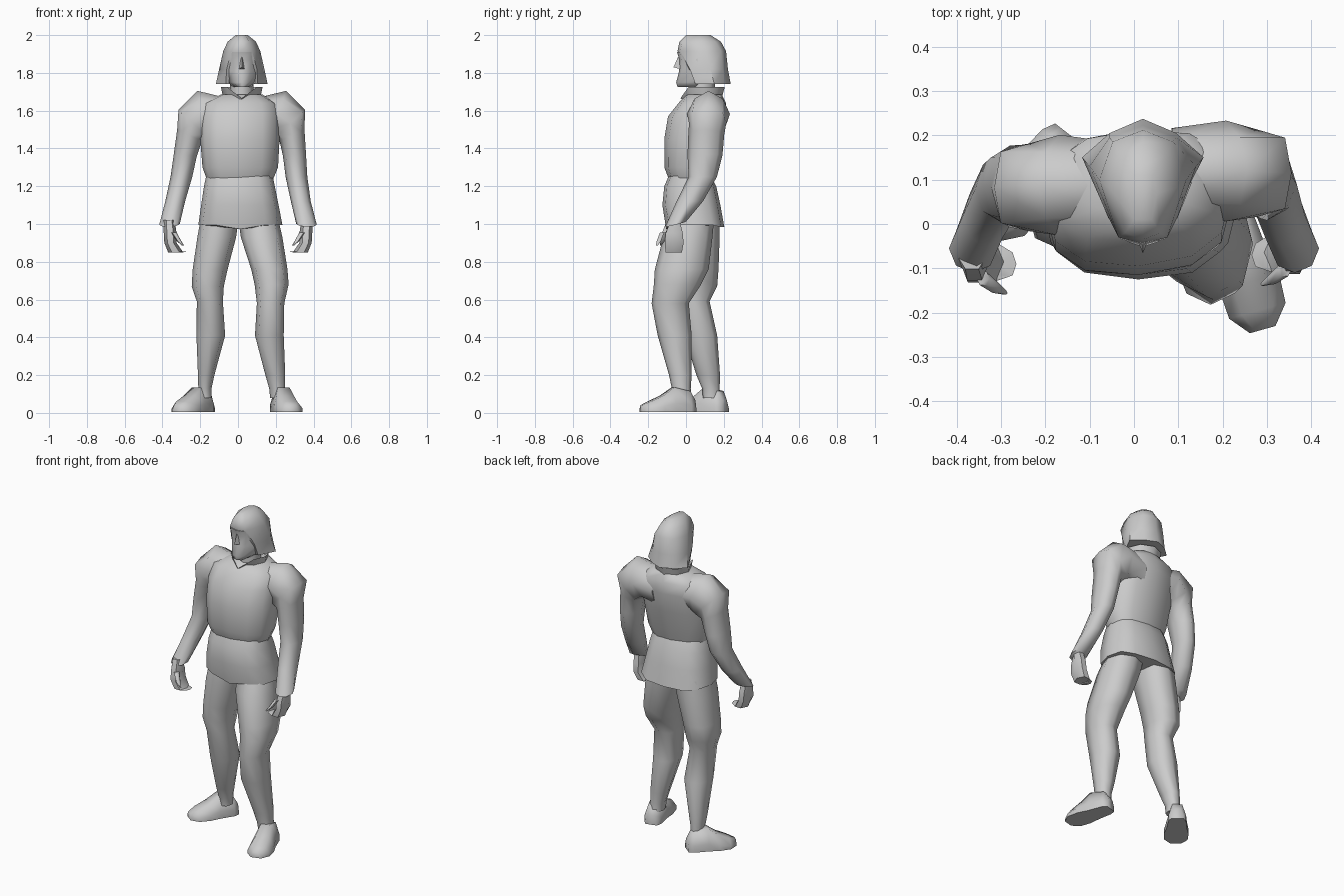
import bpy, bmesh, math
from mathutils import Vector

grey = bpy.data.materials.new("plain grey")
grey.diffuse_color = (0.6, 0.6, 0.6, 1)


def loft(name, rings, cap=True, angle=60):
    """Skin a list of equal-length point rings."""
    bm = bmesh.new()
    vs = [[bm.verts.new(p) for p in r] for r in rings]
    n = len(vs[0])
    for a, b in zip(vs, vs[1:]):
        for i in range(n):
            j = (i + 1) % n
            bm.faces.new((a[i], a[j], b[j], b[i]))
    if cap:
        bm.faces.new(vs[0][::-1])
        bm.faces.new(vs[-1])
    bmesh.ops.recalc_face_normals(bm, faces=bm.faces)
    me = bpy.data.meshes.new(name)
    bm.to_mesh(me)
    bm.free()
    me.materials.append(grey)
    ob = bpy.data.objects.new(name, me)
    bpy.context.collection.objects.link(ob)
    bpy.ops.object.select_all(action='DESELECT')
    ob.select_set(True)
    bpy.context.view_layer.objects.active = ob
    bpy.ops.object.shade_smooth_by_angle(angle=math.radians(angle))
    return ob


def oval(x0, x1, y0, y1, z, n=8, p=1.0, tilt=0.0, turn=0.0):
    """Horizontal ring inside a box; p below 1 makes it squarer."""
    cx, cy, rx, ry = (x0 + x1) / 2, (y0 + y1) / 2, (x1 - x0) / 2, (y1 - y0) / 2
    pts = []
    for i in range(n):
        a = 2 * math.pi * i / n
        c, s = math.cos(a), math.sin(a)
        x = rx * math.copysign(abs(c) ** p, c)
        y = ry * math.copysign(abs(s) ** p, s)
        pts.append((cx + x, cy + y + turn * x, z + tilt * y))
    return pts


def stack(name, boxes, **kw):
    return loft(name, [oval(*b, **kw) for b in boxes])


def half_ring(pts, z, cx=0.02):
    """Mirror a front-to-back half outline into a full ring."""
    right = [(cx + x, y, z) for x, y in pts]
    left = [(cx - x, y, z) for x, y in pts[-2:0:-1]]
    return right + left


# Jacket body
stack("jacket", [(-.165, .185, -.09, .13, 1.235), (-.188, .212, -.115, .15, 1.30),
                 (-.2, .22, -.115, .19, 1.45), (-.2, .22, -.095, .215, 1.57),
                 (-.19, .21, -.04, .212, 1.64), (-.09, .13, 0, .19, 1.685)],
      n=12, p=.8, turn=.05)

# Shirt skirt: rounded belly, hem lowest at the front centre
skirt = [oval(*b, n=12, p=.75) for b in (
    (-.165, .18, -.085, .125, 1.27), (-.18, .195, -.115, .16, 1.2),
    (-.195, .215, -.125, .182, 1.1), (-.21, .235, -.105, .203, .995))]
skirt[-1] = [(x, y, z - (.022 if y < -.09 else .012 if y > .15 else 0)) for x, y, z in skirt[-1]]
loft("shirt_skirt", skirt)

# Neck and open collar with a notch at the front
stack("neck", [(-.045, .085, .02, .16, 1.6), (-.04, .08, .02, .15, 1.78)])
low = oval(-.075, .115, 0, .185, 1.65)
top = oval(-.09, .13, -.02, .205, 1.725)
top[6] = (.02, -.03, 1.665)
loft("collar", [low, top], cap=False)

# Head: bobbed hair, face and nose
loft("hair", [
    half_ring([(0, .05), (.085, .05), (.137, .15), (.075, .205), (0, .237)], 1.74),
    half_ring([(0, .0), (.08, .02), (.12, .13), (.075, .195), (0, .222)], 1.82),
    half_ring([(0, -.045), (.055, -.03), (.098, .1), (.068, .185), (0, .212)], 1.915),
    half_ring([(0, -.035), (.04, -.02), (.075, .08), (.05, .155), (0, .185)], 1.965),
    half_ring([(0, .0), (.02, .01), (.032, .07), (.022, .11), (0, .13)], 2.0)])
loft("face", [
    half_ring([(0, -.045), (.028, -.035), (.045, .05), (0, .1)], 1.725),
    half_ring([(0, -.052), (.035, -.04), (.075, .06), (0, .12)], 1.75),
    half_ring([(0, -.036), (.045, -.022), (.09, .06), (0, .12)], 1.81),
    half_ring([(0, -.036), (.05, -.022), (.09, .06), (0, .12)], 1.87),
    half_ring([(0, -.047), (.05, -.034), (.08, .06), (0, .12)], 1.91)])
loft("nose", [[(.02, -.042, 1.885), (.024, -.035, 1.88), (.016, -.035, 1.88)],
              [(.02, -.066, 1.83), (.035, -.03, 1.82), (.005, -.03, 1.82)]], angle=80)

for side, s in (("left", -1), ("right", 1)):
    # One sleeve from the neck over the pointed shoulder to the flared cuff;
    # each ring leans between its outer and inner edge
    def arm(outer, inner, y0, y1, k, p=1.0):
        (xo, zo), (xi, zi) = outer, inner
        ring = []
        for u, y, _ in oval(-1, 1, y0, y1, 0, p=p):
            t = (u + 1) / 2
            x, z = xi + (xo - xi) * t, zi + (zo - zi) * t
            ring.append((s * x + k, y + s * k * .8, z))
        return ring
    loft(side + "_sleeve", [
        arm((.07, 1.665), (.06, 1.45), .005, .2, .02),
        arm((.235, 1.705), (.14, 1.46), -.01, .217, .02, 1.2),
        arm((.335, 1.605), (.18, 1.46), .0, .197, .02, .6),
        arm((.337, 1.5), (.205, 1.44), .0, .19, .015),
        arm((.35, 1.37), (.228, 1.36), 0, .185, .01),
        arm((.362, 1.25), (.247, 1.25), .01, .16, .005),
        arm((.385, 1.12), (.28, 1.12), -.05, .09, 0),
        [(x, y, z + .25 * (y + .06)) for x, y, z in
         arm((.417, .995), (.308, 1.0), -.11, 0, 0)]], angle=75)

    # Curled hand and thumb
    dy = -.02 if s < 0 else 0

    def hand(x0, x1, y0, y1, z):
        a, b = sorted((s * x0, s * x1))
        return oval(a, b, y0 + dy, y1 + dy, z, n=6)
    loft(side + "_hand", [hand(.335, .395, -.085, -.03, 1.02), hand(.325, .393, -.115, -.01, .95),
                          hand(.325, .39, -.12, -.005, .90), hand(.29, .37, -.115, -.015, .85),
                          hand(.265, .30, -.10, -.04, .855)])
    loft(side + "_thumb", [hand(.325, .355, -.12, -.085, .955), hand(.30, .325, -.137, -.11, .91),
                           hand(.285, .295, -.14, -.13, .885)])


# Legs: trousers gathered over the knee, then boots
stack("right_leg", [(0, .21, -.07, .15, 1.04), (.015, .235, -.12, .14, .93),
                    (.07, .262, -.165, .12, .76), (.088, .268, -.17, .08, .68),
                    (.1, .245, -.182, .015, .58), (.09, .242, -.15, .03, .41),
                    (.145, .25, -.09, .03, .2), (.165, .25, -.075, .025, .13),
                    (.17, .255, -.07, .03, .08)], p=.85)
stack("left_leg", [(-.195, .005, -.07, .175, 1.04), (-.215, -.01, -.08, .178, .93),
                   (-.24, -.055, -.065, .172, .76), (-.245, -.075, -.06, .165, .67),
                   (-.218, -.08, -.045, .125, .59), (-.22, -.068, -.01, .165, .41),
                   (-.212, -.125, .055, .18, .2), (-.21, -.14, .085, .178, .13),
                   (-.205, -.14, .09, .18, .08)], p=.85)


def foot(name, heel, toe):
    heel, toe = Vector(heel), Vector(toe)
    d = toe - heel
    side = Vector((-d.y, d.x)).normalized()
    rings = []
    for t, w, h in ((0, .035, .06), (.1, .05, .11), (.4, .058, .13),
                    (.62, .07, .085), (.85, .066, .055), (1, .03, .035)):
        c = heel + d * t
        rings.append([(c.x + side.x * w * u, c.y + side.y * w * u, h * v + .005) for u, v in
                      ((-1, 0), (1, 0), (1, .35), (.55, 1), (-.55, 1), (-1, .35))])
    loft(name, rings, angle=75)


foot("right_foot", (.21, .045), (.29, -.238))
foot("left_foot", (-.15, .205), (-.325, -.02))
